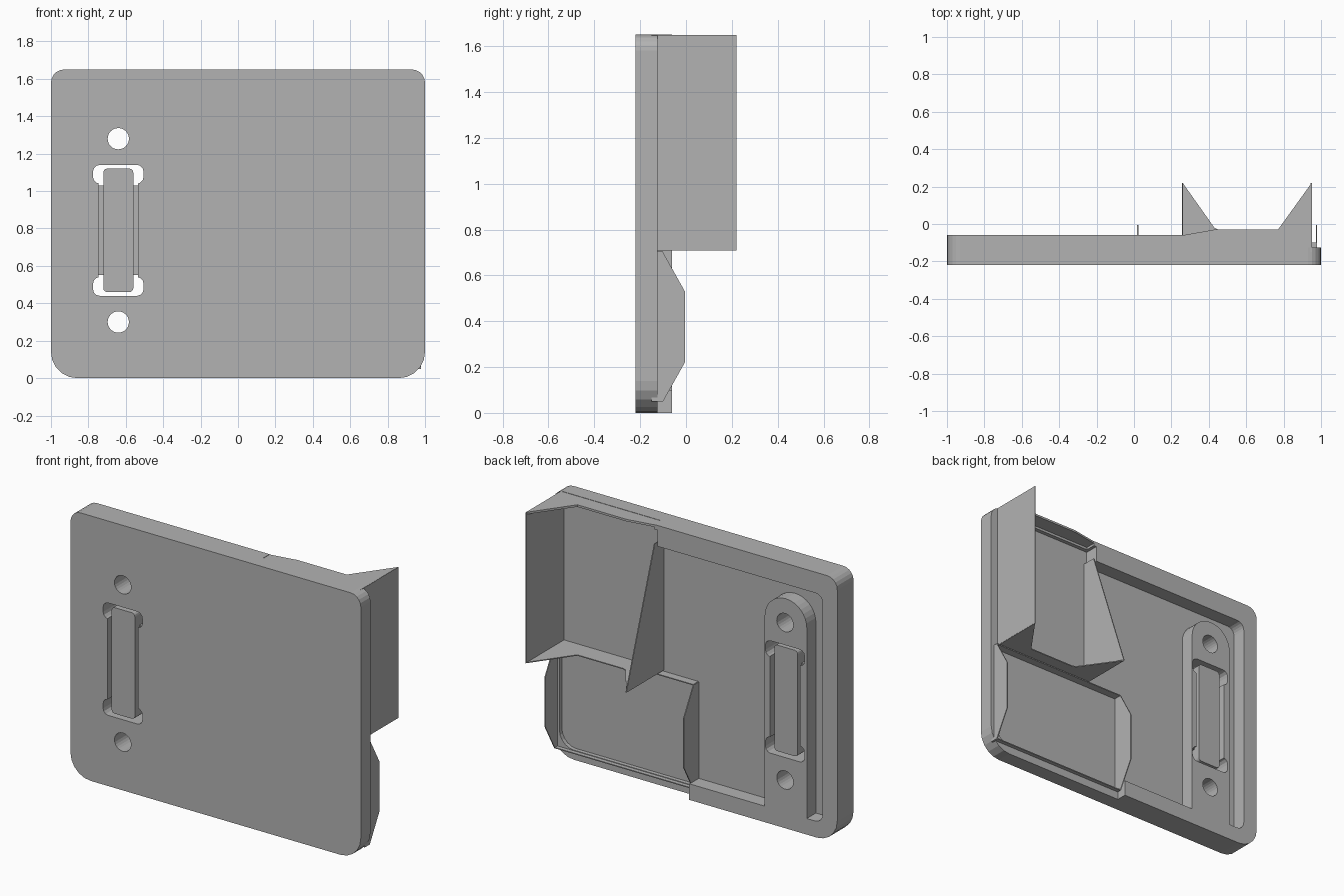
import bpy, bmesh, math
from mathutils import Vector

cube = bpy.data.objects.get("Cube")
if cube:
    bpy.data.objects.remove(cube)

grey = bpy.data.materials.new("plain grey")
grey.use_nodes = True
colour = (0.45, 0.45, 0.45, 1)
grey.diffuse_color = colour
grey.node_tree.nodes["Principled BSDF"].inputs["Base Color"].default_value = colour


def prism(name, points, axis, low, high):
    """Extrude a flat outline along one axis; the outline keeps the other two axes in order."""
    bm = bmesh.new()

    def place(p, depth):
        co = list(p)
        co.insert("xyz".index(axis), depth)
        return bm.verts.new(co)

    face = bm.faces.new([place(p, low) for p in points])
    new = bmesh.ops.extrude_face_region(bm, geom=[face])["geom"]
    shift = Vector([high - low if a == axis else 0 for a in "xyz"])
    bmesh.ops.translate(bm, vec=shift, verts=[g for g in new if isinstance(g, bmesh.types.BMVert)])
    bmesh.ops.recalc_face_normals(bm, faces=bm.faces)
    mesh = bpy.data.meshes.new(name)
    bm.to_mesh(mesh)
    bm.free()
    mesh.materials.append(grey)
    obj = bpy.data.objects.new(name, mesh)
    bpy.context.collection.objects.link(obj)
    return obj


def rounded(x0, x1, z0, z1, radii=(0, 0, 0, 0), steps=5):
    """Rectangle outline with corner radii: low left, low right, top right, top left."""
    points = []
    corners = ((x0, z0, 1, 1), (x1, z0, -1, 1), (x1, z1, -1, -1), (x0, z1, 1, -1))
    for i, ((x, z, sx, sz), r) in enumerate(zip(corners, radii)):
        if not r:
            points.append((x, z))
            continue
        for k in range(steps + 1):
            a = math.pi + (i + k / steps) * math.pi / 2
            points.append((x + sx * r + r * math.cos(a), z + sz * r + r * math.sin(a)))
    return points


def circle(x, z, r, n=24):
    return [(x + r * math.cos(k * math.tau / n), z + r * math.sin(k * math.tau / n)) for k in range(n)]


def combine(target, other, operation):
    mod = target.modifiers.new("combine", "BOOLEAN")
    mod.operation = operation
    mod.solver = "EXACT"
    mod.object = other
    bpy.context.view_layer.objects.active = target
    bpy.ops.object.modifier_apply(modifier=mod.name)
    bpy.data.objects.remove(other)


FRONT, FLOOR, LEDGE, RIM = -0.22, -0.15, -0.125, -0.06
DEEP = 0.5

# Cover plate with rounded corners
plate = prism("cover_plate", rounded(-1, 1, 0, 1.65, (0.14, 0.14, 0.07, 0.07)), "y", FRONT, RIM)


def cut(outline, low, high=DEEP):
    combine(plate, prism("cutter", outline, "y", low, high), "DIFFERENCE")


# Lowered ledges, then the recessed floor
cut(rounded(0.02, 1.2, -0.2, 0.71), LEDGE)
cut(rounded(0.26, 1.2, 0.6, 1.8), LEDGE)
cut(rounded(-0.9, 0.3, 0.1, 1.52, (0.055, 0, 0, 0.05)), FLOOR)
cut(rounded(0.02, 0.96, 0.06, 0.72, (0, 0.1, 0, 0)), FLOOR)
cut(rounded(0.24, 0.95, 0.7, 1.62), FLOOR)

# Raised boss around the slot and its screw holes
boss = prism("boss", rounded(-0.79, -0.5, 0.05, 1.43, (0, 0, 0.144, 0.144), 8), "y", -0.18, RIM)
combine(plate, boss, "UNION")
for z in (0.3, 1.28):
    cut(circle(-0.64, z, 0.057), -DEEP)
cut(rounded(-0.745, -0.535, 0.46, 1.12), -DEEP)
for z in (0.44, 1.04):
    cut(rounded(-0.775, -0.505, z, z + 0.1, (0.035,) * 4, 3), -DEEP)

# Bar in the slot with its side webs
prism("slot_bar", rounded(-0.72, -0.56, 0.46, 1.12, (0.02,) * 4, 3), "y", FRONT + 0.005, RIM - 0.01)
prism("slot_bar_web", rounded(-0.76, -0.52, 0.55, 1.03), "y", -0.17, -0.11)

# Upper pocket: top lip, shelf and two fins
prism("upper_lip", [(0.26, FLOOR), (0.26, RIM), (0.43, -0.03), (0.77, -0.03), (0.95, 0.22), (0.95, FLOOR)],
      "z", 1.635, 1.648)
prism("upper_shelf", [(0.26, FLOOR), (0.26, 0.22), (0.43, -0.02), (0.45, -0.03), (0.77, -0.03),
                      (0.95, 0.22), (0.95, FLOOR)], "z", 0.708, 0.714)
prism("outer_fin", [(FLOOR, 0.71), (0.22, 0.71), (0.22, 1.647), (FLOOR, 1.647)], "x", 0.945, 0.951)
prism("inner_fin", [(FLOOR, 0.71), (0.22, 0.71), (RIM, 1.53), (FLOOR, 1.53)], "x", 0.257, 0.263)

# Lower pocket: matching side walls with a low sill on top and bottom
wall = [(FLOOR, 0.05), (-0.1, 0.05), (-0.005, 0.22), (-0.005, 0.53), (-0.1, 0.7), (FLOOR, 0.7)]
for name, x in (("inner_wall", 0.02), ("outer_wall", 0.975)):
    prism("lower_" + name, wall, "x", x - 0.003, x + 0.003)
for name, z in (("bottom_sill", 0.053), ("top_sill", 0.7)):
    prism("lower_" + name, [(0.02, FLOOR), (0.02, -0.1), (0.975, -0.1), (0.975, FLOOR)],
          "z", z - 0.003, z + 0.003)
